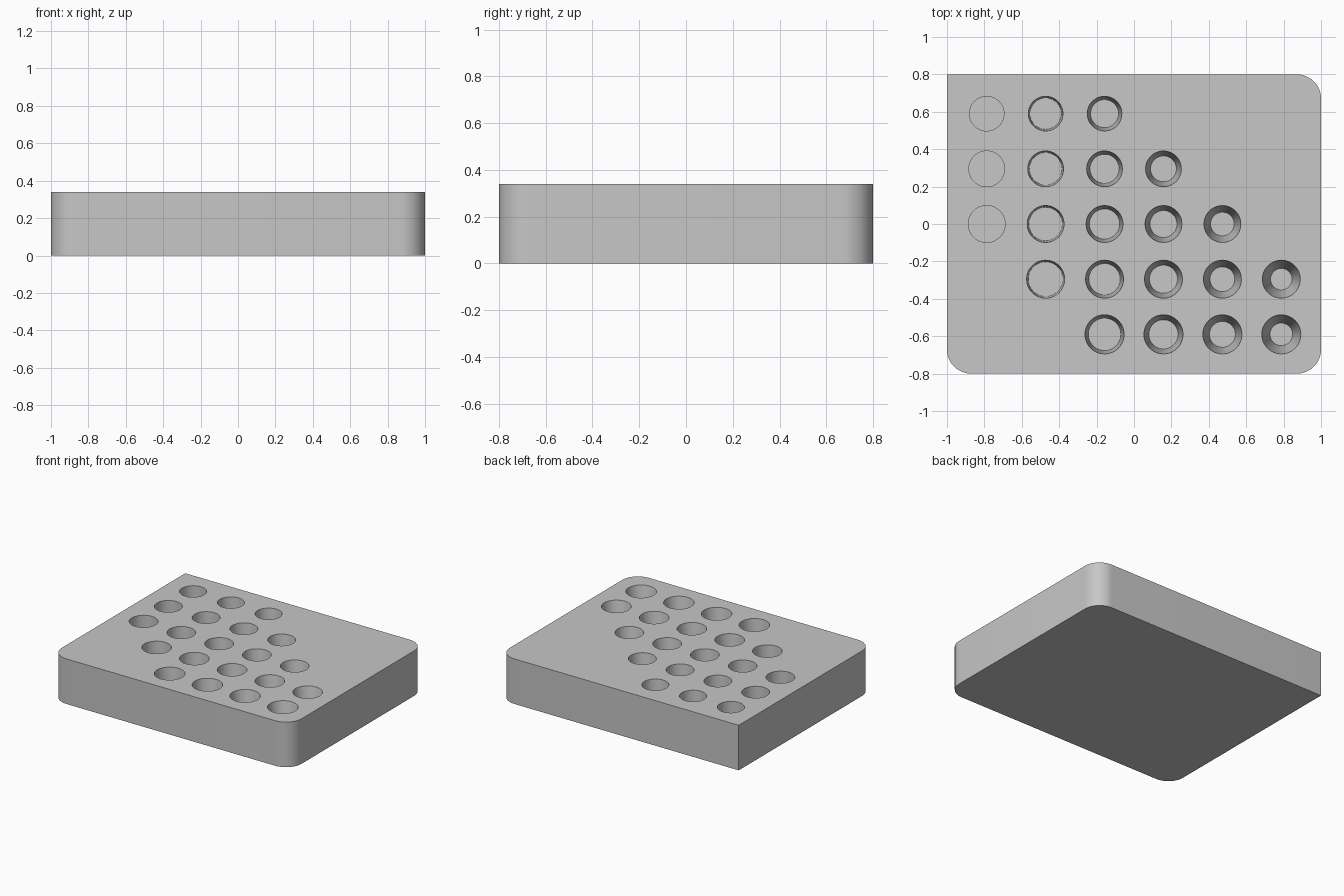
import bpy
import bmesh
import math
from mathutils import Matrix

cube = bpy.data.objects.get("Cube")
if cube:
    bpy.data.objects.remove(cube, do_unlink=True)

HALF_X, HALF_Y, HEIGHT = 1.0, 0.8, 0.34
CORNER, ARC_STEPS = 0.13, 12
PITCH_X, PITCH_Y = 0.315, 0.295
DEPTH, OVERSHOOT = 0.25, 0.02

grey = bpy.data.materials.new("plain_grey")
grey.use_nodes = True
colour = (0.57, 0.57, 0.57, 1)
grey.diffuse_color = colour
grey.node_tree.nodes["Principled BSDF"].inputs["Base Color"].default_value = colour


def make_object(name, bm):
    bmesh.ops.recalc_face_normals(bm, faces=bm.faces)
    mesh = bpy.data.meshes.new(name)
    bm.to_mesh(mesh)
    bm.free()
    obj = bpy.data.objects.new(name, mesh)
    bpy.context.collection.objects.link(obj)
    mesh.materials.append(grey)
    return obj


# Block: three rounded corners, the back corner on the -x side stays square
outline = []
for sx, sy, start in ((1, 1, 0), (-1, 1, 90), (-1, -1, 180), (1, -1, 270)):
    if (sx, sy) == (-1, 1):
        outline.append((-HALF_X, HALF_Y))
        continue
    for i in range(ARC_STEPS + 1):
        a = math.radians(start + 90 * i / ARC_STEPS)
        outline.append((sx * (HALF_X - CORNER) + CORNER * math.cos(a),
                        sy * (HALF_Y - CORNER) + CORNER * math.sin(a)))
bm = bmesh.new()
base = bm.faces.new([bm.verts.new((x, y, 0)) for x, y in outline])
side = bmesh.ops.extrude_face_region(bm, geom=[base])
top_verts = [g for g in side["geom"] if isinstance(g, bmesh.types.BMVert)]
bmesh.ops.translate(bm, verts=top_verts, vec=(0, 0, HEIGHT))
block = make_object("test_block", bm)

# Blind holes: wider toward the front, more tapered toward +x
ROWS = [(0, 1, 2), (0, 1, 2, 3), (0, 1, 2, 3, 4), (1, 2, 3, 4, 5), (2, 3, 4, 5)]
bm = bmesh.new()
for row, columns in enumerate(ROWS):
    for col in columns:
        top_radius = 0.0925 + 0.003 * row
        taper = 0.0088 * col
        length = DEPTH + OVERSHOOT
        centre = Matrix.Translation(((col - 2.5) * PITCH_X, (2 - row) * PITCH_Y,
                                     HEIGHT - DEPTH + length / 2))
        bmesh.ops.create_cone(bm, cap_ends=True, segments=48, depth=length,
                              radius1=top_radius - taper,
                              radius2=top_radius + taper * OVERSHOOT / DEPTH,
                              matrix=centre)
cutter = make_object("hole_cutter", bm)
cutter.hide_render = True

cut = block.modifiers.new("holes", "BOOLEAN")
cut.operation = "DIFFERENCE"
cut.solver = "EXACT"
cut.object = cutter

# Bake the holes, then smooth the curved walls only
bpy.ops.object.select_all(action="DESELECT")
block.select_set(True)
bpy.context.view_layer.objects.active = block
bpy.ops.object.modifier_apply(modifier=cut.name)
bpy.data.objects.remove(cutter, do_unlink=True)
bpy.ops.object.shade_smooth_by_angle(angle=math.radians(30))
